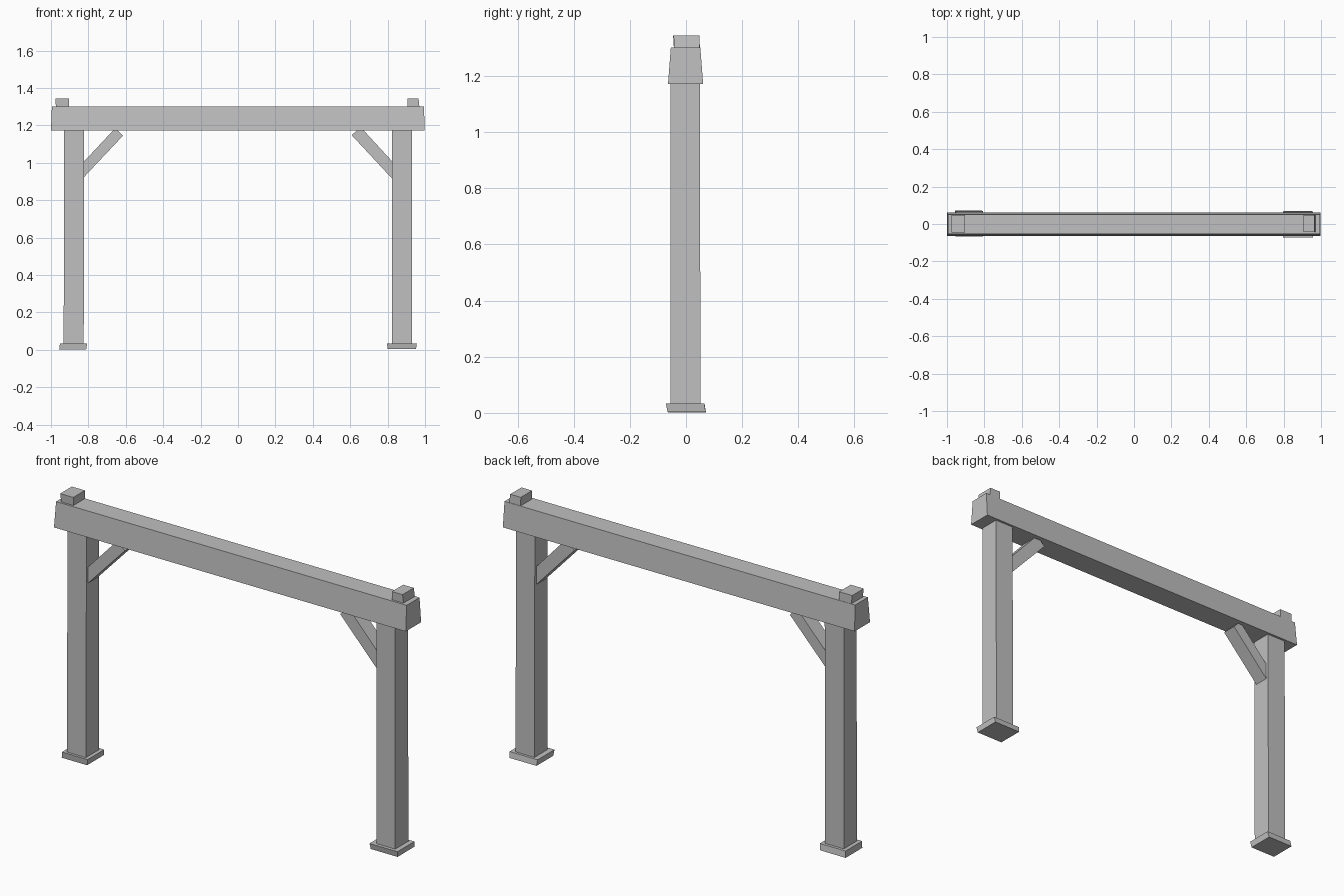
import bpy

if "Cube" in bpy.data.objects:
    bpy.data.objects.remove(bpy.data.objects["Cube"])

wood = bpy.data.materials.new("grey_wood")
wood.diffuse_color = (0.53, 0.53, 0.53, 1)
wood.use_nodes = True
wood.node_tree.nodes["Principled BSDF"].inputs["Base Color"].default_value = wood.diffuse_color


def loft(name, lower, upper):
    """Solid between two matching four-point loops."""
    mesh = bpy.data.meshes.new(name)
    sides = [(i, (i + 1) % 4, (i + 1) % 4 + 4, i + 4) for i in range(4)]
    mesh.from_pydata(lower + upper, [], [(3, 2, 1, 0), (4, 5, 6, 7)] + sides)
    mesh.materials.append(wood)
    obj = bpy.data.objects.new(name, mesh)
    bpy.context.collection.objects.link(obj)
    return obj


def rect(x0, x1, y0, y1, z):
    return [(x0, y0, z), (x1, y0, z), (x1, y1, z), (x0, y1, z)]


def block(name, bottom, top, z0, z1):
    return loft(name, rect(*bottom, z0), rect(*top, z1))


# Cross beam, narrower along its top
block("cross_beam", (-1.0, 0.997, -0.064, 0.061), (-0.995, 0.995, -0.054, 0.051), 1.172, 1.302)

# Posts run up inside the beam
block("left_post", (-0.932, -0.825, -0.055, 0.051), (-0.930, -0.822, -0.055, 0.049), 0.02, 1.20)
block("right_post", (0.824, 0.931, -0.055, 0.052), (0.824, 0.931, -0.055, 0.049), 0.02, 1.20)

# Slightly skewed foot plates
block("left_foot", (-0.956, -0.812, -0.064, 0.071), (-0.952, -0.806, -0.068, 0.066), 0.002, 0.034)
block("right_foot", (0.80, 0.952, -0.066, 0.070), (0.797, 0.956, -0.072, 0.065), 0.004, 0.034)

# Post caps above the beam
block("left_cap", (-0.972, -0.905, -0.042, 0.050), (-0.977, -0.903, -0.046, 0.048), 1.28, 1.345)
block("right_cap", (0.905, 0.972, -0.042, 0.050), (0.905, 0.965, -0.044, 0.047), 1.28, 1.345)

# Diagonal braces, square-cut at the inner end and buried in post and beam
profiles = {
    "left_brace": [(-0.86, 0.885), (-0.615, 1.145), (-0.655, 1.187), (-0.90, 0.925)],
    "right_brace": [(0.90, 0.925), (0.655, 1.192), (0.608, 1.148), (0.86, 0.877)],
}
for name, pts in profiles.items():
    back = [(x, 0.036, z) for x, z in pts]
    front = [(x, -0.040, z) for x, z in pts]
    loft(name, front, back).data.flip_normals()
for obj in bpy.data.objects:
    # Consistent outward faces
    import bmesh
    bm = bmesh.new()
    bm.from_mesh(obj.data)
    bmesh.ops.recalc_face_normals(bm, faces=bm.faces)
    bm.to_mesh(obj.data)
    bm.free()
